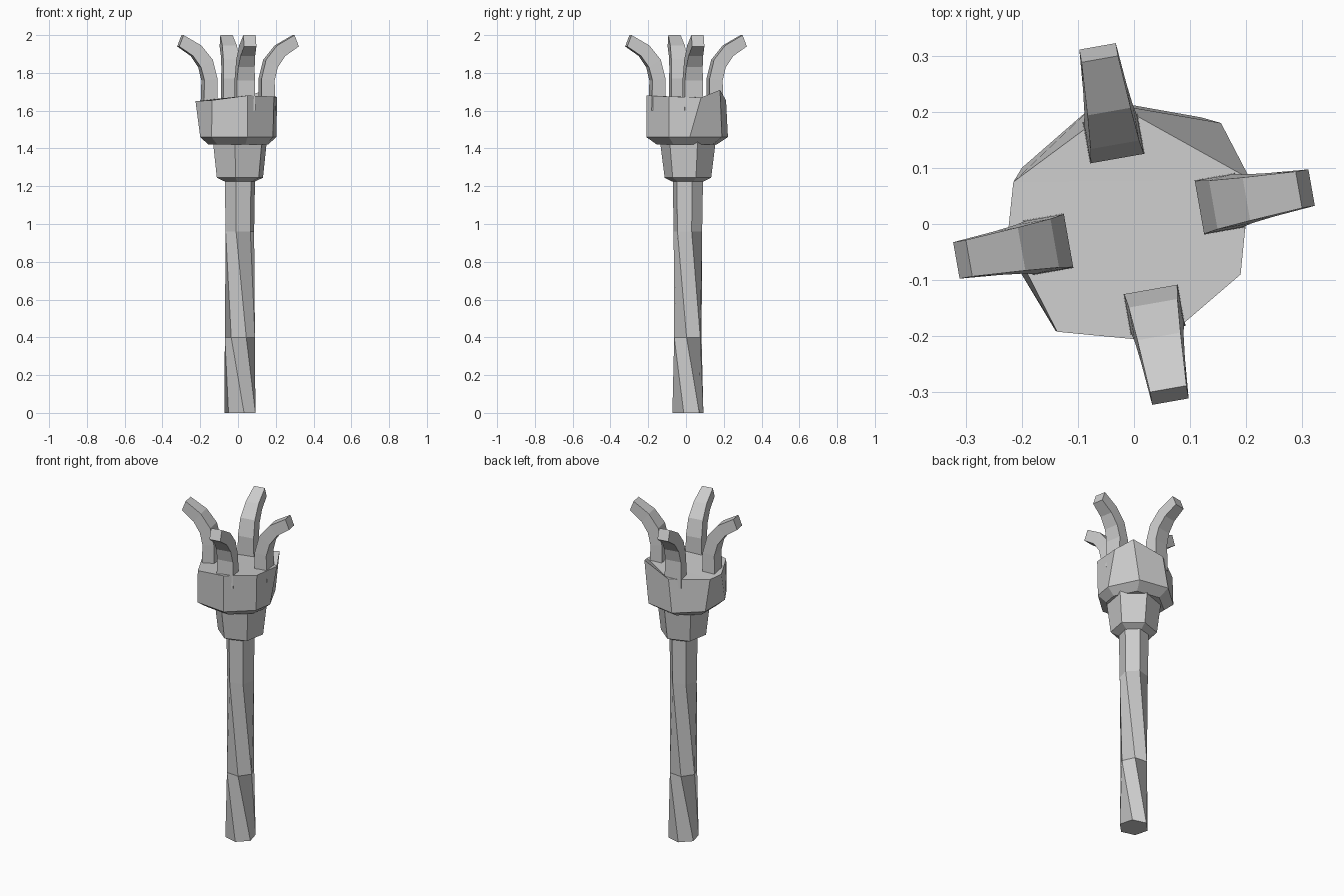
import bpy, bmesh
from math import cos, sin, radians
from mathutils import Vector, Matrix

cube = bpy.data.objects.get("Cube")
if cube:
    bpy.data.objects.remove(cube, do_unlink=True)

grey = bpy.data.materials.new("stone_grey")
grey.use_nodes = True
colour = (0.6, 0.6, 0.6, 1)
grey.diffuse_color = colour
grey.node_tree.nodes["Principled BSDF"].inputs["Base Color"].default_value = colour


def loft(name, rings, top_split=None):
    """Join matching rings with quads and cap both ends."""
    bm = bmesh.new()
    loops = [[bm.verts.new(p) for p in ring] for ring in rings]
    n = len(loops[0])
    for low, high in zip(loops, loops[1:]):
        for i in range(n):
            j = (i + 1) % n
            bm.faces.new((low[i], low[j], high[j], high[i]))
    bm.faces.new(loops[0][::-1])
    top = loops[-1]
    cap = bm.faces.new(top)
    if top_split:
        for a, b in top_split:
            bmesh.ops.connect_verts(bm, verts=[top[a], top[b]])
    bmesh.ops.recalc_face_normals(bm, faces=bm.faces)
    mesh = bpy.data.meshes.new(name)
    bm.to_mesh(mesh)
    bm.free()
    mesh.materials.append(grey)
    obj = bpy.data.objects.new(name, mesh)
    bpy.context.collection.objects.link(obj)
    return obj


def polygon(z, rx, ry, turn, cx=0.01, cy=0.01, sides=6):
    angles = [radians(turn + 360 * i / sides) for i in range(sides)]
    return [Vector((cx + rx * cos(a), cy + ry * sin(a), z)) for a in angles]


# Twisted six-sided shaft
loft("shaft", [polygon(z, r, r, turn) for z, r, turn in
               ((0, 0.085, 45), (0.4, 0.08, -5), (0.96, 0.078, -45), (1.24, 0.083, -45))])

# Tapered collar under the head
loft("collar", [polygon(z, rx, ry, 20) for z, rx, ry in
                ((1.225, 0.085, 0.085), (1.245, 0.13, 0.125), (1.44, 0.152, 0.15))])

# Rough-cut head with one raised corner
rim = [Vector(p) for p in (
    (-0.215, 0.075, 1.65), (-0.225, -0.02, 1.65), (-0.137, -0.192, 1.655), (0.05, -0.21, 1.68),
    (0.19, -0.09, 1.675), (0.207, 0.08, 1.67), (0.155, 0.18, 1.71), (-0.03, 0.212, 1.655))]
belly = [Vector((x, y, 1.46)) for x, y in (
    (-0.2, 0.1), (-0.2, -0.09), (-0.14, -0.19), (0.05, -0.21),
    (0.185, -0.09), (0.203, 0.02), (0.12, 0.19), (-0.06, 0.222))]
base = [Vector((v.x * 0.78, v.y * 0.73, 1.42)) for v in belly]
loft("head", [base, belly, rim], top_split=[(0, 5), (5, 7)])

# Four curved prongs: inner edge, outer edge and half width along each prong
sections = [((0.12, 1.6), (0.195, 1.6), 0.05),
            ((0.12, 1.77), (0.19, 1.76), 0.048),
            ((0.145, 1.87), (0.208, 1.83), 0.044),
            ((0.205, 1.945), (0.25, 1.89), 0.039),
            ((0.3, 2.0), (0.323, 1.94), 0.033)]
for k, side in enumerate(("left", "back", "right", "front")):
    turn = Matrix.Rotation(radians(10 + 90 * k), 3, "Z")
    rings = []
    for (ui, zi), (uo, zo), w in sections:
        corners = ((ui, -w, zi), (uo, -w, zo), (uo, w, zo), (ui, w, zi))
        rings.append([turn @ Vector((u, v + 0.009, z)) for u, v, z in corners])
    loft(side + "_prong", rings)
